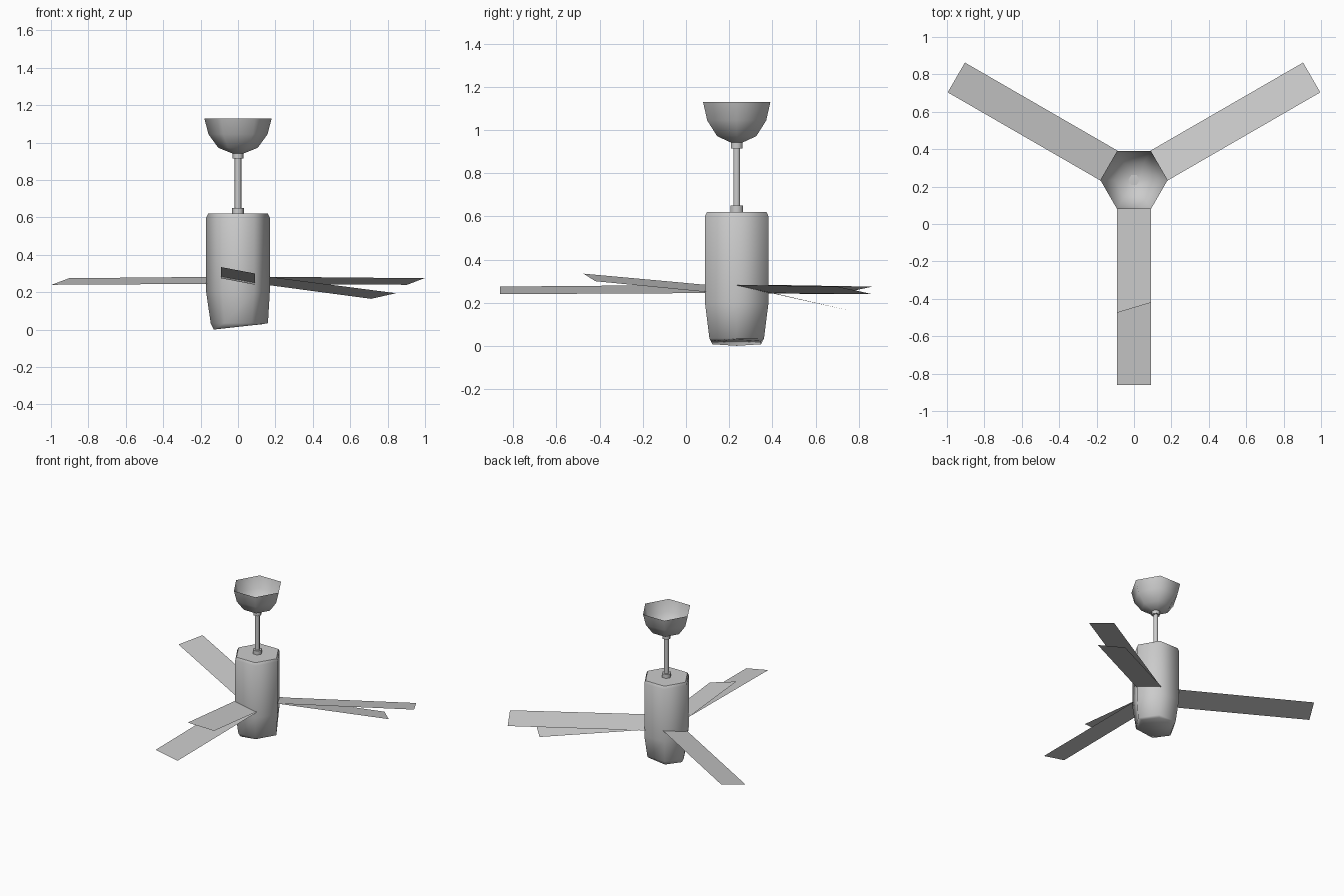
import bpy, bmesh, math
from mathutils import Vector

if "Cube" in bpy.data.objects:
    bpy.data.objects.remove(bpy.data.objects["Cube"])

CY = 0.235  # hub axis sits behind the origin because of the three-blade layout


def finish(name, bm, smooth=None):
    mesh = bpy.data.meshes.new(name)
    bm.to_mesh(mesh)
    bm.free()
    ob = bpy.data.objects.new(name, mesh)
    bpy.context.collection.objects.link(ob)
    if smooth:
        bpy.ops.object.select_all(action='DESELECT')
        ob.select_set(True)
        bpy.context.view_layer.objects.active = ob
        bpy.ops.object.shade_smooth_by_angle(angle=math.radians(smooth))
    return ob


def lathe(name, profile, sides=6, cap_top=True, cap_bottom=True, adjust=None):
    """Stack rings of (radius, z) from bottom to top around the hub axis."""
    bm = bmesh.new()
    rings = []
    for r, z in profile:
        rings.append([bm.verts.new((r * math.cos(2 * math.pi * i / sides),
                                    CY + r * math.sin(2 * math.pi * i / sides), z))
                      for i in range(sides)])
    for a, b in zip(rings, rings[1:]):
        for i in range(sides):
            j = (i + 1) % sides
            bm.faces.new((a[i], a[j], b[j], b[i]))
    if cap_bottom:
        bm.faces.new(rings[0][::-1])
    if cap_top:
        bm.faces.new(rings[-1])
    if adjust:
        adjust(rings)
    return finish(name, bm, 62)


def sheet(name, corners):
    bm = bmesh.new()
    bm.faces.new([bm.verts.new(c) for c in corners])
    return finish(name, bm)


# Motor housing, with the slightly skewed low-poly underside
def skew_base(rings):
    for v in rings[0]:
        v.co.z = 0.015 + 0.11 * v.co.x
    rings[1][0].co.x = 0.16


lathe("motor_housing", [(0.13, 0.0), (0.146, 0.035), (0.17, 0.2),
                        (0.17, 0.6), (0.16, 0.62)], adjust=skew_base)

# Hanging rod and collars
lathe("rod", [(0.018, 0.62), (0.018, 0.95)])
lathe("lower_collar", [(0.033, 0.615), (0.033, 0.65)])
lathe("upper_collar", [(0.03, 0.915), (0.03, 0.95)])

# Ceiling canopy, an open bowl
lathe("canopy", [(0.03, 0.942), (0.105, 0.972), (0.158, 1.045), (0.18, 1.13)],
      cap_top=False)


# Blades: the clockwise edge is pitched up
def blade_point(angle, dist, side, z):
    out = Vector((math.cos(angle), math.sin(angle), 0))
    clockwise = Vector((out.y, -out.x, 0))
    return Vector((0, CY, z)) + out * dist + clockwise * side


HALF = 0.092
for n, deg in enumerate((30, 150, 270)):
    a = math.radians(deg)
    sheet(f"blade_{n + 1}", [blade_point(a, 0.14, -HALF, 0.245),
                             blade_point(a, 0.14, HALF, 0.283),
                             blade_point(a, 1.097, HALF, 0.275),
                             blade_point(a, 1.097, -HALF, 0.24)])

# Short bent skins: one lifts above the front blade, one droops under the right blade
for name, deg, low, high in (("front_upper_skin", 270, (0.655, 0.30), (0.71, 0.335)),
                             ("right_lower_skin", 30, (0.875, 0.165), (0.922, 0.195))):
    a = math.radians(deg)
    sheet(name, [blade_point(a, 0.14, -HALF, 0.25),
                 blade_point(a, 0.14, HALF, 0.283),
                 blade_point(a, high[0], HALF, high[1]),
                 blade_point(a, low[0], -HALF, low[1])])
